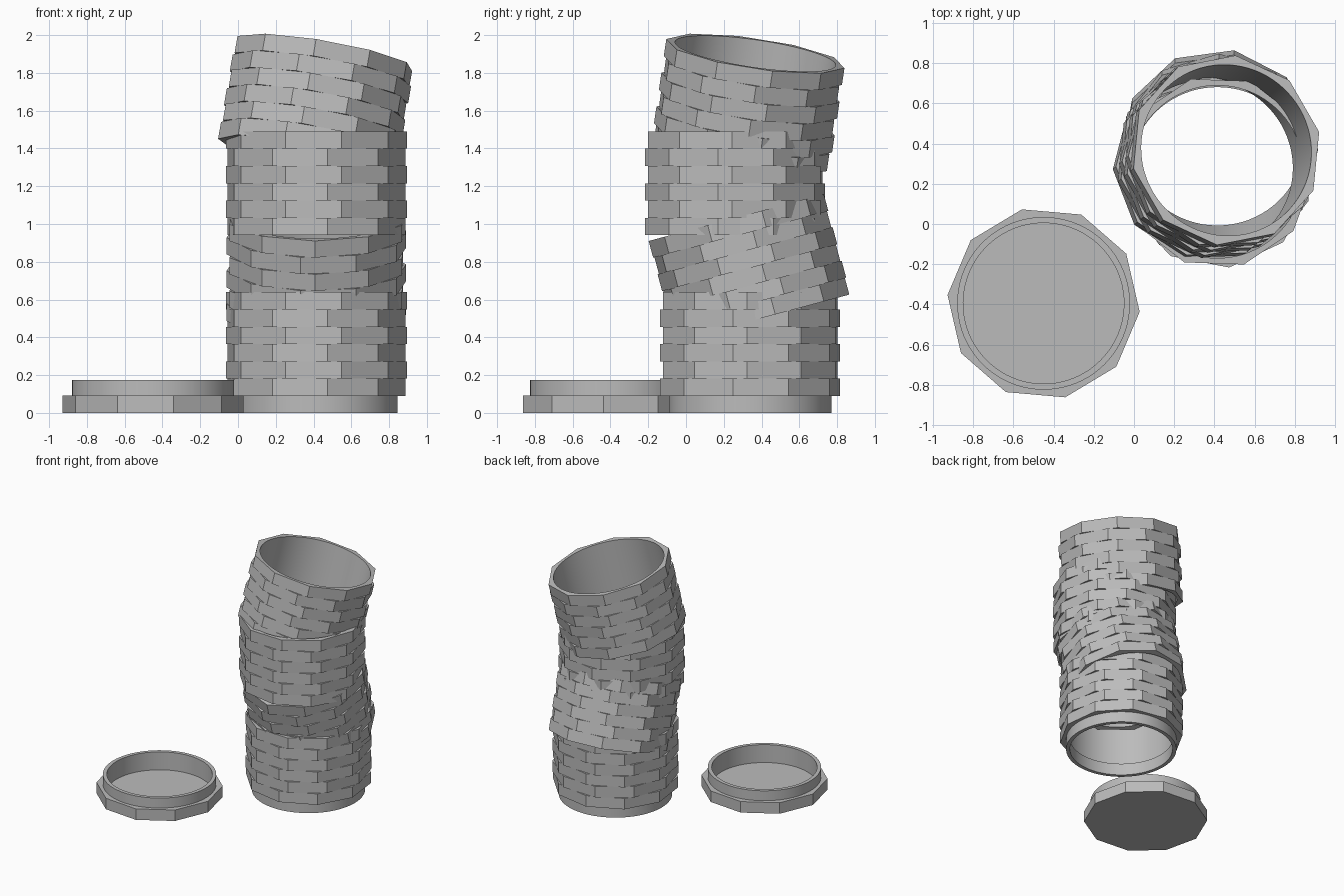
import bpy, bmesh
from math import sin, cos, radians

if "Cube" in bpy.data.objects:
    bpy.data.objects.remove(bpy.data.objects["Cube"])

SIDES, FINE = 10, 80          # brick rows are decagons, bores and collars are round
OUTER, BORE, LIP = 0.48, 0.43, 0.40
ROW, ROWS = 0.0915, 6

stone = bpy.data.materials.new("grey stone")
stone.diffuse_color = (0.5, 0.5, 0.5, 1)
stone.use_nodes = True
stone.node_tree.nodes["Principled BSDF"].inputs["Base Color"].default_value = stone.diffuse_color


def loop(bm, r, z, n, turn):
    """Ring of n vertices; the angle runs from the front towards +x."""
    out = []
    for i in range(n):
        a = radians(turn + 360 * i / n)
        out.append(bm.verts.new((r * sin(a), -r * cos(a), z)))
    return out


def join(bm, a, b):
    """Skin between two rings, whose vertex counts may differ by a whole factor."""
    if len(a) > len(b):
        a, b = b, a
    n, k = len(a), len(b) // len(a)
    for i in range(n):
        fan = [b[(k * i + j) % len(b)] for j in range(k, -1, -1)]
        bm.faces.new([a[i], a[(i + 1) % n]] + fan)


def shell(bm, rings, turn, closed):
    """Skin a list of (radius, z, sides); wrap it round or cap both ends."""
    loops = [loop(bm, r, z, n, turn) for r, z, n in rings]
    for a, b in zip(loops, loops[1:]):
        join(bm, a, b)
    if closed:
        join(bm, loops[-1], loops[0])
    else:
        bm.faces.new(loops[0])
        bm.faces.new(loops[-1])


def finish(bm, name, location, tilt=(0, 0)):
    bmesh.ops.recalc_face_normals(bm, faces=bm.faces)
    mesh = bpy.data.meshes.new(name)
    bm.to_mesh(mesh)
    bm.free()
    mesh.materials.append(stone)
    ob = bpy.data.objects.new(name, mesh)
    bpy.context.collection.objects.link(ob)
    ob.location = location
    ob.rotation_euler = (radians(tilt[0]), radians(tilt[1]), 0)
    bpy.ops.object.select_all(action='DESELECT')
    ob.select_set(True)
    bpy.context.view_layer.objects.active = ob
    bpy.ops.object.shade_smooth_by_angle(angle=radians(20))
    return ob


def brick_section(name, location, turn, tilt=(0, 0)):
    """Hollow drum of brick rows, each second row turned by a quarter brick."""
    bm = bmesh.new()
    for k in range(ROWS):
        z0, z1 = k * ROW, (k + 1) * ROW
        shell(bm, [(BORE, z0, FINE), (OUTER, z0, SIDES),
                   (OUTER, z1, SIDES), (BORE, z1, FINE)],
              turn + 9 * (k % 2), True)
    return finish(bm, name, location, tilt)


# Tower sections from the ground up; location is the centre of the underside
brick_section("lower_section", (0.415, 0.34, 0.09), 7)
brick_section("leaning_section", (0.415, 0.408, 0.504), 26, (15, 0))
brick_section("upper_section", (0.415, 0.26, 0.941), 7)
brick_section("top_section", (0.367, 0.289, 1.367), 20, (-8.2, 9.8))

# Round collar under the tower
bm = bmesh.new()
shell(bm, [(LIP, 0, FINE), (BORE, 0, FINE), (BORE, 0.1, FINE), (LIP, 0.1, FINE)], 0, True)
finish(bm, "tower_collar", (0.415, 0.34, 0))

# Separate lid: ten-sided plate with a round collar and a sunken floor
bm = bmesh.new()
shell(bm, [(OUTER, 0, SIDES), (OUTER, 0.092, SIDES), (BORE, 0.092, FINE),
           (BORE, 0.175, FINE), (LIP, 0.175, FINE), (LIP, 0.025, FINE)], 13, False)
finish(bm, "lid", (-0.45, -0.395, 0))
